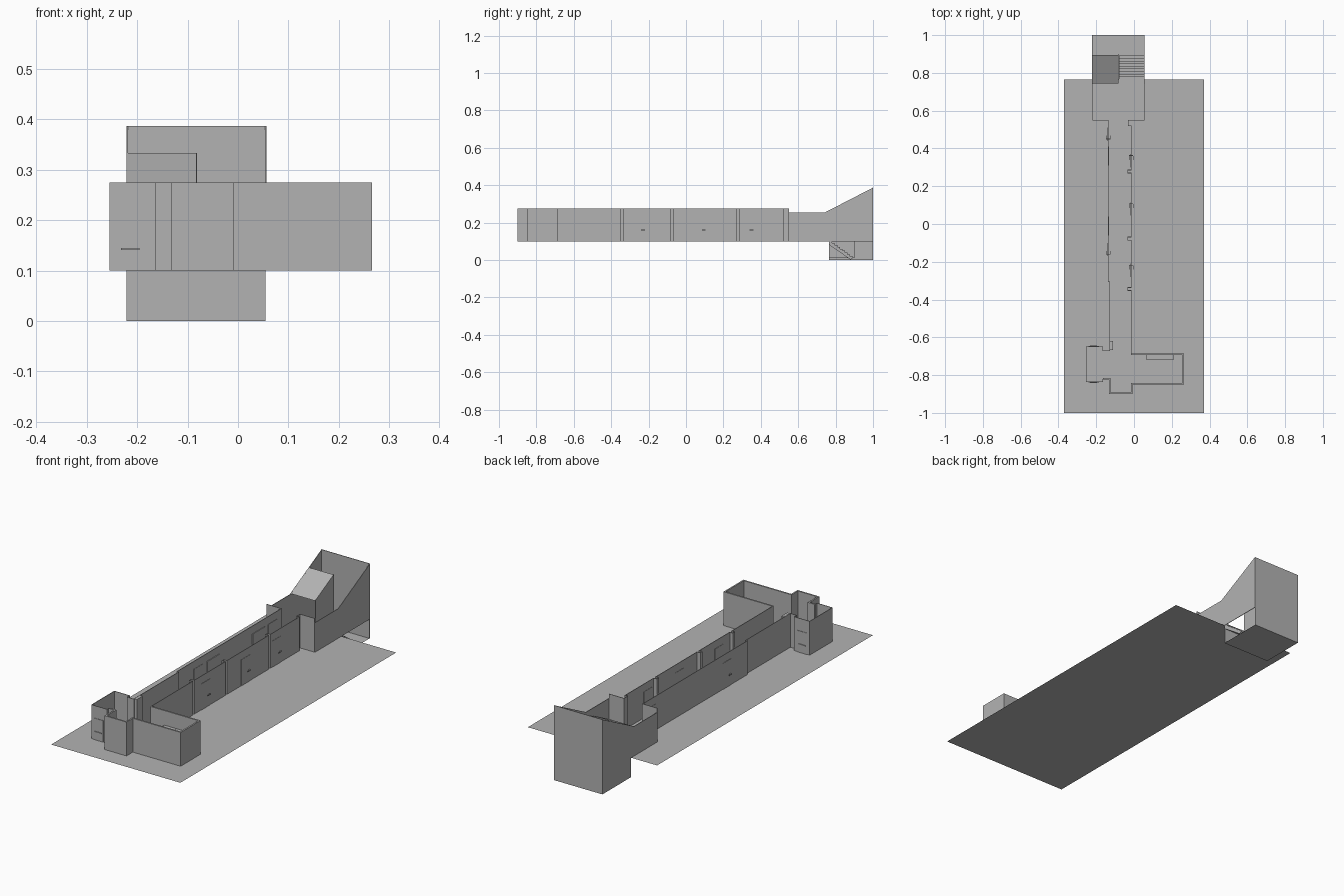
import bpy

if "Cube" in bpy.data.objects:
    bpy.data.objects.remove(bpy.data.objects["Cube"])

Z0, Z1 = 0.10, 0.275          # main floor and wall-top heights

grey = bpy.data.materials.new("dark_grey")
grey.diffuse_color = (.45, .45, .45, 1)
grey.use_nodes = True
grey.node_tree.nodes["Principled BSDF"].inputs["Base Color"].default_value = grey.diffuse_color


def mesh(name, verts, faces):
    me = bpy.data.meshes.new(name)
    me.from_pydata(verts, [], faces)
    me.update()
    me.materials.append(grey)
    ob = bpy.data.objects.new(name, me)
    bpy.context.collection.objects.link(ob)
    return ob


def box(name, x0, x1, y0, y1, z0, z1):
    v = [(x, y, z) for x in (x0, x1) for y in (y0, y1) for z in (z0, z1)]
    return mesh(name, v, [(0, 1, 3, 2), (4, 6, 7, 5), (0, 4, 5, 1),
                          (2, 3, 7, 6), (0, 2, 6, 4), (1, 5, 7, 3)])


def wall(name, path, z0=Z0, z1=Z1, thick=.003):
    """Thin upright wall following a plan path."""
    n = len(path)
    v = [(x, y, z) for z in (z0, z1) for x, y in path]
    ob = mesh(name, v, [(i, i + 1, n + i + 1, n + i) for i in range(n - 1)])
    m = ob.modifiers.new("thickness", 'SOLIDIFY')
    m.thickness, m.offset, m.use_even_offset = thick, 0, True
    return ob


def extrude_x(name, profile, x0, x1):
    """Closed solid from a (y, z) profile."""
    n = len(profile)
    v = [(x, y, z) for x in (x0, x1) for y, z in profile]
    f = [(i, (i + 1) % n, n + (i + 1) % n, n + i) for i in range(n)]
    return mesh(name, v, f + [tuple(range(n))[::-1], tuple(range(n, 2 * n))])


# Ground sheet
mesh("ground", [(-.37, -1, Z0), (.37, -1, Z0), (.37, .765, Z0), (-.37, .765, Z0)], [(0, 1, 2, 3)])

# Corridor right side, stepping inwards at each pier
right = [(.055, .55), (-.03, .55), (-.03, .52), (-.015, .52), (-.015, .505)]
for y in (.27, -.085, -.352):
    right += [(-.015, y + .016), (-.033, y + .016), (-.033, y), (-.015, y)]
wall("corridor_right_wall", right + [(-.015, -.69)])

# Entrance hall and side room
wall("hall_walls", [(-.015, -.69), (.262, -.69), (.262, -.845), (-.012, -.845),
                    (-.012, -.897), (-.129, -.897), (-.129, -.82), (-.165, -.82)], thick=.008)
wall("side_room_walls", [(-.165, -.82), (-.165, -.835), (-.253, -.835), (-.253, -.65),
                         (-.165, -.65), (-.165, -.67), (-.128, -.67)])

# Corridor left side, with a small pier by the side room
wall("corridor_left_wall", [(-.128, -.67), (-.128, -.305), (-.137, -.305), (-.137, .55), (-.22, .55)])
box("corner_pier", -.126, -.112, -.668, -.62, Z0, Z1)

# Stairwell side walls with raked tops
rake = [(.55, .253), (.74, .253), (1, .387)]
for side, x, low in (("left", -.22, 0), ("right", .055, Z0)):
    outline = [(1, low), (.765, low)] + ([(.765, Z0)] if low == 0 else []) + [(.55, Z0)] + rake
    extrude_x(side + "_stairwell_wall", outline, x - .0015, x + .0015)
wall("stairwell_back_wall", [(-.22, .9985), (.055, .9985)], 0, .387)
wall("pit_front_wall", [(-.22, .765), (.055, .765)], 0, Z0)
mesh("pit_floor", [(-.22, .765, 0), (.055, .765, 0), (.055, 1, 0), (-.22, 1, 0)], [(0, 1, 2, 3)])

# Sloping soffit and the partition that carries it
mesh("sloped_soffit", [(-.22, .745, .255), (-.082, .745, .255), (-.082, .895, .333), (-.22, .895, .333)],
     [(0, 1, 2, 3)])
extrude_x("stair_partition", [(.75, Z0), (.768, Z0), (.768, .01), (.9, .01), (.9, .333), (.75, .256)], -.084, -.081)

# Descending stairs
steps = 9
dy, dz = .125 / steps, .09 / steps
prof = [(.767, Z0)]
for i in range(steps):
    y, z = .767 + i * dy, Z0 - i * dz
    prof += [(y + dy, z), (y + dy, z - dz)]
prof += [(.88, .002), (.767, .08)]
extrude_x("stairs", prof, -.08, .055)

# Corridor doors, visible on both faces, with lever handles
right_doors = (.30, .045, -.28)
left_doors = (.44, -.17)
for i, (y, x) in enumerate([(y, -.015) for y in right_doors] + [(y, -.137) for y in left_doors]):
    box(f"door_{i}", x - .003, x + .003, y, y + .07, Z0, .235)
    h = y + .06 if x > -.1 else y + .008
    s = -1 if x > -.1 else 1
    box(f"door_handle_{i}", x - .011, x + .011, h, h + .004, .158, .162)
    for j, d in enumerate((-1, 1)):
        a, b = sorted((x + d * .009, x + d * .012))
        c, e = sorted((h, h + s * .02))
        box(f"handle_lever_{i}_{j}", a, b, c, e, .158, .162)

# Notice boards on the left side of the corridor
for i, y in enumerate((.31, -.06)):
    box(f"notice_board_{i}", -.1365, -.132, y, y + .1, .18, .235)

# Side-room doors with push bars, on both end walls
for name, y, d in (("front", -.835, -1), ("rear", -.65, 1)):
    a, b = sorted((y + d * .0006, y + d * .004))
    box(name + "_exit_door", -.24, -.185, a, b, Z0, .211)
    a, b = sorted((y + d * .004, y + d * .008))
    box(name + "_push_bar", -.232, -.195, a, b, .141, .145)

# Wall shelf in the entrance hall, in two bays
for i in range(2):
    box(f"hall_shelf_{i}", .065 + i * .073, .137 + i * .073, -.72, -.694, .19, .2)
